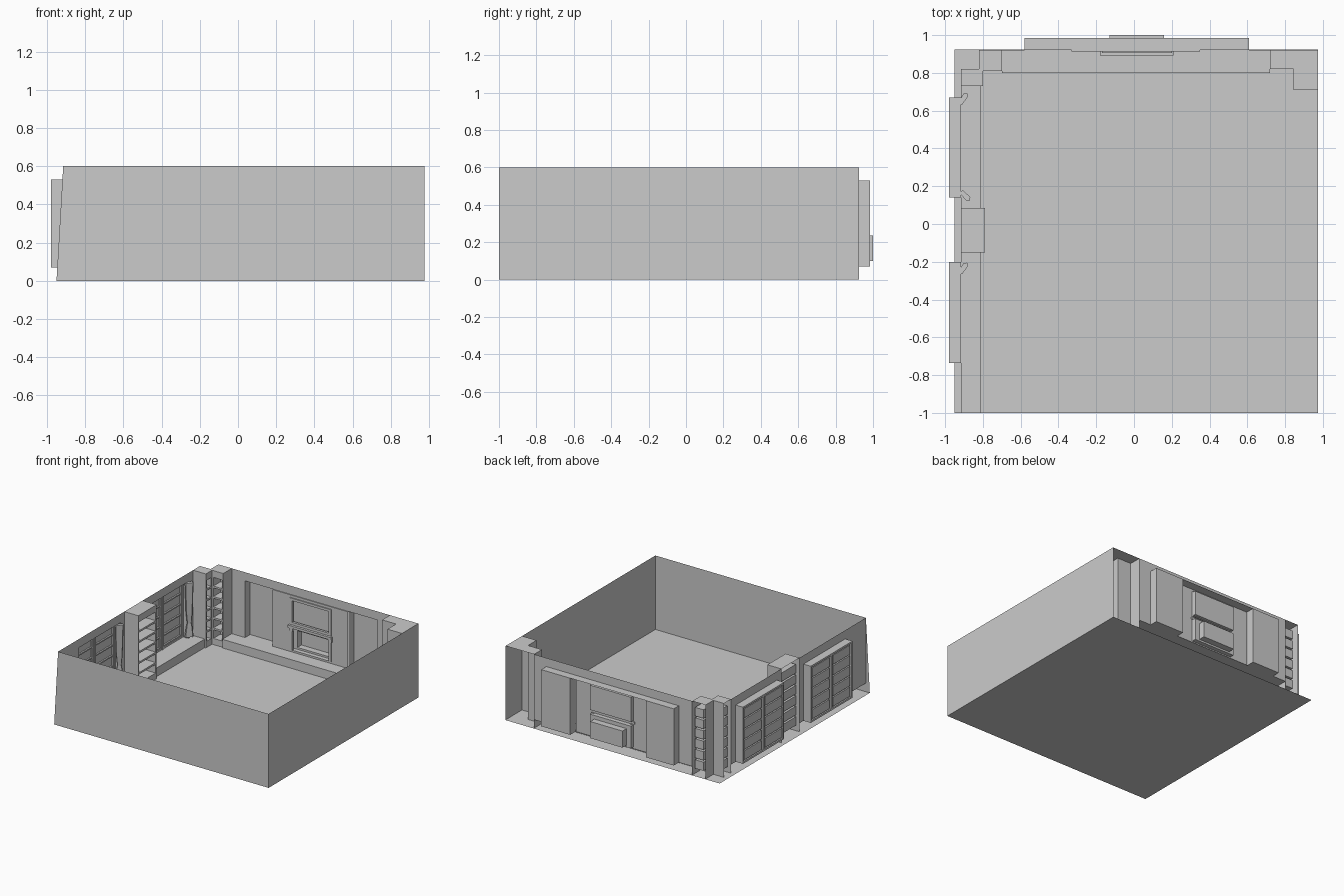
import bpy, bmesh, math
from mathutils import Vector, Matrix

if "Cube" in bpy.data.objects:
    bpy.data.objects.remove(bpy.data.objects["Cube"])

UP = Vector((0, 0, 1))
H = 0.6       # wall height
B = 0.07      # bench / sill height


def mesh_object(name, faces):
    """Object from a list of polygons, with shared points welded."""
    bm = bmesh.new()
    for f in faces:
        bm.faces.new([bm.verts.new(p) for p in f])
    bmesh.ops.remove_doubles(bm, verts=bm.verts, dist=1e-5)
    me = bpy.data.meshes.new(name)
    bm.to_mesh(me)
    bm.free()
    ob = bpy.data.objects.new(name, me)
    bpy.context.collection.objects.link(ob)
    return ob


def relief(name, start, u, w, z0, z1, recesses=()):
    """Upright thin panel facing u x UP; recesses = (u0, u1, z0, z1, depth, has_back)."""
    start, u = Vector(start).to_3d(), Vector(u).to_3d()
    n = u.cross(UP)
    P = lambda a, z, d=0: start + u * a + UP * z - n * d
    us = sorted({0, w, *[c for r in recesses for c in r[:2]]})
    zs = sorted({z0, z1, *[c for r in recesses for c in r[2:4]]})
    faces = []
    for a, b in zip(us, us[1:]):
        for c, d in zip(zs, zs[1:]):
            ma, mz = (a + b) / 2, (c + d) / 2
            if not any(r[0] < ma < r[1] and r[2] < mz < r[3] for r in recesses):
                faces.append([P(a, c), P(b, c), P(b, d), P(a, d)])
    for a, b, c, d, dep, back in recesses:
        ring = [(a, c), (b, c), (b, d), (a, d)]
        if dep:
            for p, q in zip(ring, ring[1:] + ring[:1]):
                faces.append([P(*q), P(*p), P(*p, dep), P(*q, dep)])
        if back:
            faces.append([P(*p, dep) for p in ring])
    return mesh_object(name, faces)


def slab(name, pts, z):
    return mesh_object(name, [[(x, y, z) for x, y in pts]])


def rect(x0, x1, y0, y1):
    return [(x0, y0), (x1, y0), (x1, y1), (x0, y1)]


def box(name, x0, x1, y0, y1, z0, z1):
    bm = bmesh.new()
    m = Matrix.Translation(((x0 + x1) / 2, (y0 + y1) / 2, (z0 + z1) / 2))
    bmesh.ops.create_cube(bm, size=1, matrix=m @ Matrix.Diagonal((x1 - x0, y1 - y0, z1 - z0, 1)))
    me = bpy.data.meshes.new(name)
    bm.to_mesh(me)
    bm.free()
    ob = bpy.data.objects.new(name, me)
    bpy.context.collection.objects.link(ob)


def shelves(w, depth, m=0.012, rows=6):
    """Stack of open shelf recesses for a bookcase front."""
    step = (H - 0.09) / rows
    return [(m, w - m, 0.05 + i * step, 0.05 + (i + 1) * step - 0.015, depth, True)
            for i in range(rows)]


# Floor and the two plain outer walls
slab("floor", rect(-0.95, 0.975, -1, 0.925), 0)
mesh_object("front_wall", [[(0.975, -1, 0), (-0.95, -1, 0), (-0.915, -1, H), (0.975, -1, H)]])
relief("right_wall", (0.975, 0.925), (0, -1), 1.925, 0, H)

# Left wall with two window openings and a gap behind the bookcase
windows = [(-0.735, -0.2), (0.14, 0.67)]
relief("left_wall", (-0.915, -1), (0, 1), 1.73, B, H,
       [(a + 1, b + 1, B, 0.53, 0.05, False) for a, b in windows]
       + [(0.85, 1.085, B, H, 0, False)])

# Windows: two sashes each, horizontal glazing bars, panes pushed outwards
for k, (a, b) in enumerate(windows):
    w = b - a
    half = w / 2
    panes = []
    for s in (0, 1):
        for i in range(5):
            z = B + 0.022 + i * 0.085
            panes.append((s * half + 0.025, (s + 1) * half - 0.025, z, z + 0.075, 0.012, True))
    relief(f"window_sashes_{k}", (-0.965, a), (0, 1), w, B, 0.53, panes)
    box(f"window_mullion_{k}", -0.98, -0.955, a + half - 0.01, a + half + 0.01, B, 0.53)
    for e in (a, b - 0.015):
        box(f"window_jamb_{k}", -0.98, -0.96, e, e + 0.015, B, 0.53)
    for z in (B, 0.515):
        box(f"window_rail_{k}", -0.98, -0.96, a, b, z, z + 0.015)

# Curtains gathered at the middle and flared at the foot
for k, (x, y, ang) in enumerate([(-0.902, 0.665, 55), (-0.892, 0.148, -45), (-0.902, -0.232, 55)]):
    R = Matrix.Rotation(math.radians(ang), 3, 'Z')
    rings = []
    for z, s in [(0.53, 1.0), (0.28, 0.75), (0.2, 0.5), (0.17, 0.7), (B + 0.02, 1.0)]:
        rings.append([Vector((x, y, z)) + R @ Vector((px * s, py * s, 0))
                      for px, py in [(-.033, -.012), (.022, -.014), (.033, 0), (.022, .014), (-.033, .012)]])
    faces = [[r[i], r[(i + 1) % 5], q[(i + 1) % 5], q[i]]
             for r, q in zip(rings, rings[1:]) for i in range(5)]
    mesh_object(f"curtain_{k}", faces + [rings[0], rings[-1][::-1]])

# Benches along the left and back walls
for k, (a, b) in enumerate([(-1, -0.15), (0.085, 0.73)]):
    relief(f"left_bench_front_{k}", (-0.81, a), (0, 1), b - a, 0, B)
    slab(f"left_bench_top_{k}", rect(-0.915, -0.81, a, b), B)
relief("back_bench_front", (-0.70, 0.80), (1, 0), 1.42, 0, B)
slab("back_bench_top", rect(-0.70, 0.72, 0.80, 0.92), B)
relief("bench_end", (-0.70, 0.81), (0, -1), 0.01, 0, B)

# Bookcase between the windows
relief("bookcase_front", (-0.79, -0.15), (0, 1), 0.235, 0, H, shelves(0.235, 0.1))
relief("bookcase_side_near", (-0.915, -0.15), (1, 0), 0.125, 0, H)
relief("bookcase_side_far", (-0.79, 0.085), (-1, 0), 0.125, 0, H)
slab("bookcase_top", rect(-0.915, -0.79, -0.15, 0.085), H)

# L-shaped pair of bookcases in the back left corner
relief("corner_case_side_left", (-0.915, 0.73), (1, 0), 0.115, 0, H)
relief("corner_case_front_left", (-0.80, 0.73), (0, 1), 0.08, 0, H, shelves(0.08, 0.09))
relief("corner_case_front_back", (-0.80, 0.81), (1, 0), 0.10, 0, H, shelves(0.10, 0.09))
relief("corner_case_side_back", (-0.70, 0.81), (0, 1), 0.11, 0, H)
relief("corner_case_rear_left", (-0.82, 0.82), (-1, 0), 0.095, 0, H)
relief("corner_case_rear_back", (-0.82, 0.92), (0, -1), 0.10, 0, H)
slab("corner_case_top", [(-0.915, 0.73), (-0.80, 0.73), (-0.80, 0.81), (-0.70, 0.81), (-0.70, 0.92),
                         (-0.82, 0.92), (-0.82, 0.82), (-0.915, 0.82)], H)

# Stepped pillar in the back right corner
path = [(0.72, 0.92), (0.72, 0.82), (0.845, 0.82), (0.845, 0.71), (0.975, 0.71)]
for k, (p, q) in enumerate(zip(path, path[1:])):
    d = Vector(q) - Vector(p)
    relief(f"corner_pillar_face_{k}", p, d.normalized(), d.length, 0, H)
slab("corner_pillar_top", path + [(0.975, 0.92)], H)

# Back wall: a niche on each side of the chimney breast
relief("back_wall", (-0.70, 0.92), (1, 0), 1.42, B, H,
       [(0.12, 0.37, B, 0.53, 0.065, True), (1.05, 1.31, B, 0.53, 0.065, True),
        (0.37, 1.05, B, 0.53, 0, False)])
slab("niche_ceiling", rect(-0.33, 0.35, 0.913, 0.985), 0.53)

# Chimney breast with mirror recess above and fireplace below
relief("chimney_breast", (-0.33, 0.913), (1, 0), 0.68, B, 0.53,
       [(0.16, 0.53, 0.3, 0.5, 0.035, True), (0.16, 0.53, 0.085, 0.265, 0.035, False)])
relief("fireplace", (-0.17, 0.948), (1, 0), 0.37, 0.085, 0.265,
       [(0.04, 0.33, 0.1, 0.235, 0.052, True)])
box("mantel_shelf", -0.18, 0.21, 0.893, 0.92, 0.27, 0.29)

# Mirror frame, and small brackets under the mantel
for x in (-0.17, 0.18):
    box("mirror_stile", x, x + 0.02, 0.905, 0.925, 0.3, 0.5)
    box("fireplace_post", x, x + 0.02, 0.905, 0.925, 0.085, 0.27)
    box("mantel_bracket", x, x + 0.03, 0.899, 0.913, 0.245, 0.27)
for z in (0.295, 0.49):
    box("mirror_rail", -0.17, 0.20, 0.905, 0.925, z, z + 0.02)
